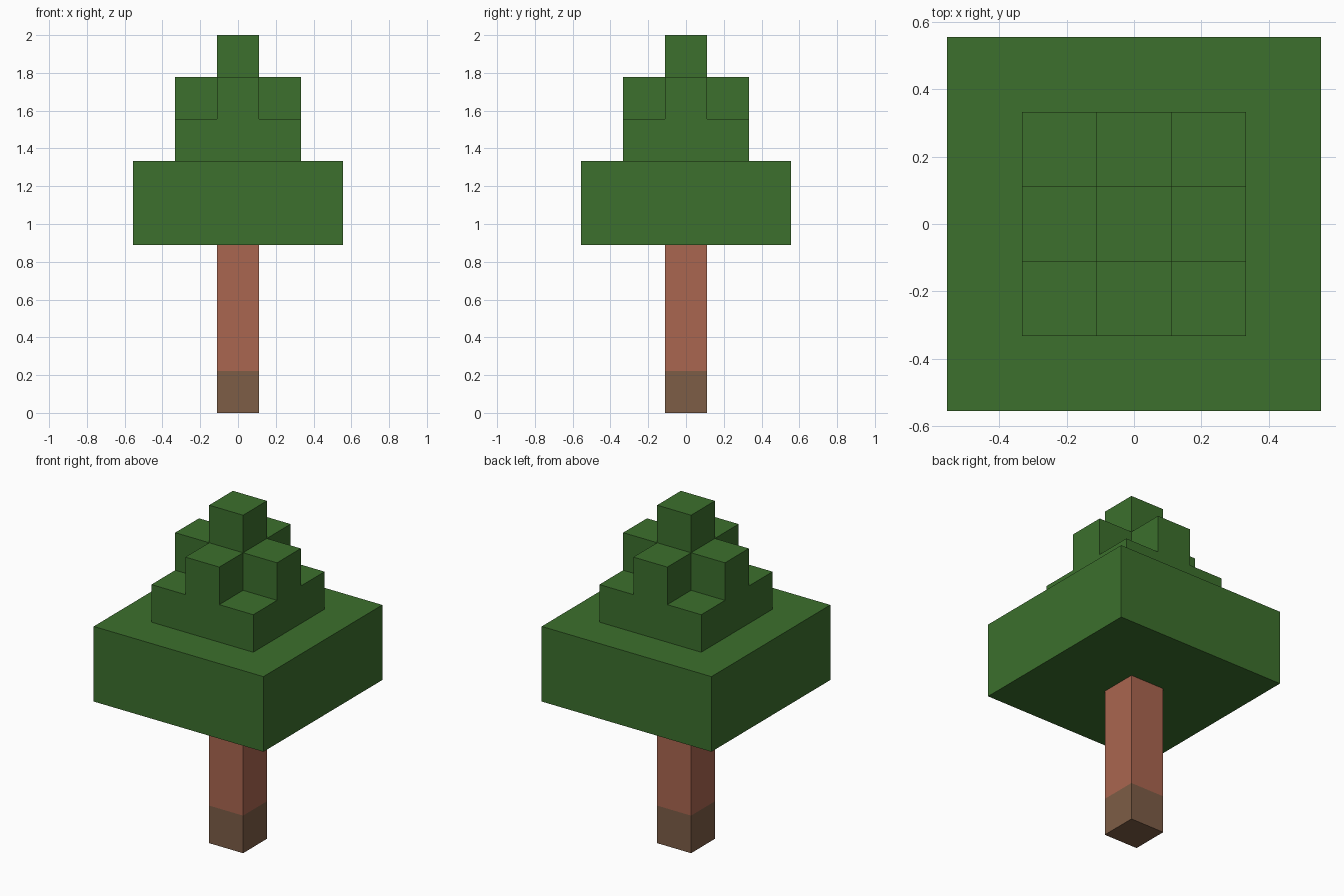
import bpy, bmesh

cube = bpy.data.objects.get("Cube")
if cube:
    bpy.data.objects.remove(cube, do_unlink=True)

U = 2 / 9       # one block
SINK = 0.02     # how far a part reaches into its neighbour


def material(name, rgb):
    mat = bpy.data.materials.new(name)
    mat.use_nodes = True
    mat.diffuse_color = (*rgb, 1)
    mat.node_tree.nodes["Principled BSDF"].inputs["Base Color"].default_value = (*rgb, 1)
    return mat


leaf = material("leaf green", (0.045, 0.162, 0.026))
bark = material("red brown bark", (0.402, 0.133, 0.080))
root = material("dull brown root", (0.205, 0.109, 0.061))


def prism(name, outline, z0, z1, mats):
    """Extrude a flat outline, given in blocks, from z0 to z1."""
    bm = bmesh.new()
    face = bm.faces.new([bm.verts.new((x * U, y * U, z0)) for x, y in outline])
    top = bmesh.ops.extrude_face_region(bm, geom=[face])["geom"]
    verts = [v for v in top if isinstance(v, bmesh.types.BMVert)]
    bmesh.ops.translate(bm, verts=verts, vec=(0, 0, z1 - z0))
    bmesh.ops.recalc_face_normals(bm, faces=bm.faces)
    mesh = bpy.data.meshes.new(name)
    bm.to_mesh(mesh)
    bm.free()
    for mat in mats:
        mesh.materials.append(mat)
    obj = bpy.data.objects.new(name, mesh)
    bpy.context.collection.objects.link(obj)
    return obj


def square(blocks):
    h = blocks / 2
    return [(-h, -h), (h, -h), (h, h), (-h, h)]


# Trunk with a darker lowest block
trunk = prism("trunk", square(1), 0, 4 * U + SINK, [bark, root])
bm = bmesh.new()
bm.from_mesh(trunk.data)
bmesh.ops.bisect_plane(bm, geom=bm.verts[:] + bm.edges[:] + bm.faces[:],
                       plane_co=(0, 0, U), plane_no=(0, 0, 1))
for f in bm.faces:
    f.material_index = int(f.calc_center_median().z < U)
bm.to_mesh(trunk.data)
bm.free()

# Stepped foliage, widest layer first
prism("wide_foliage", square(5), 4 * U, 6 * U, [leaf])
prism("middle_foliage", square(3), 6 * U - SINK, 7 * U, [leaf])

# Plus-shaped layer: one arm turned through four quarters
cross = []
arm = [(0.5, -0.5), (1.5, -0.5), (1.5, 0.5)]
for _ in range(4):
    cross += arm
    arm = [(-y, x) for x, y in arm]
prism("cross_foliage", cross, 7 * U - SINK, 8 * U, [leaf])

prism("top_foliage", square(1), 8 * U - SINK, 9 * U, [leaf])
